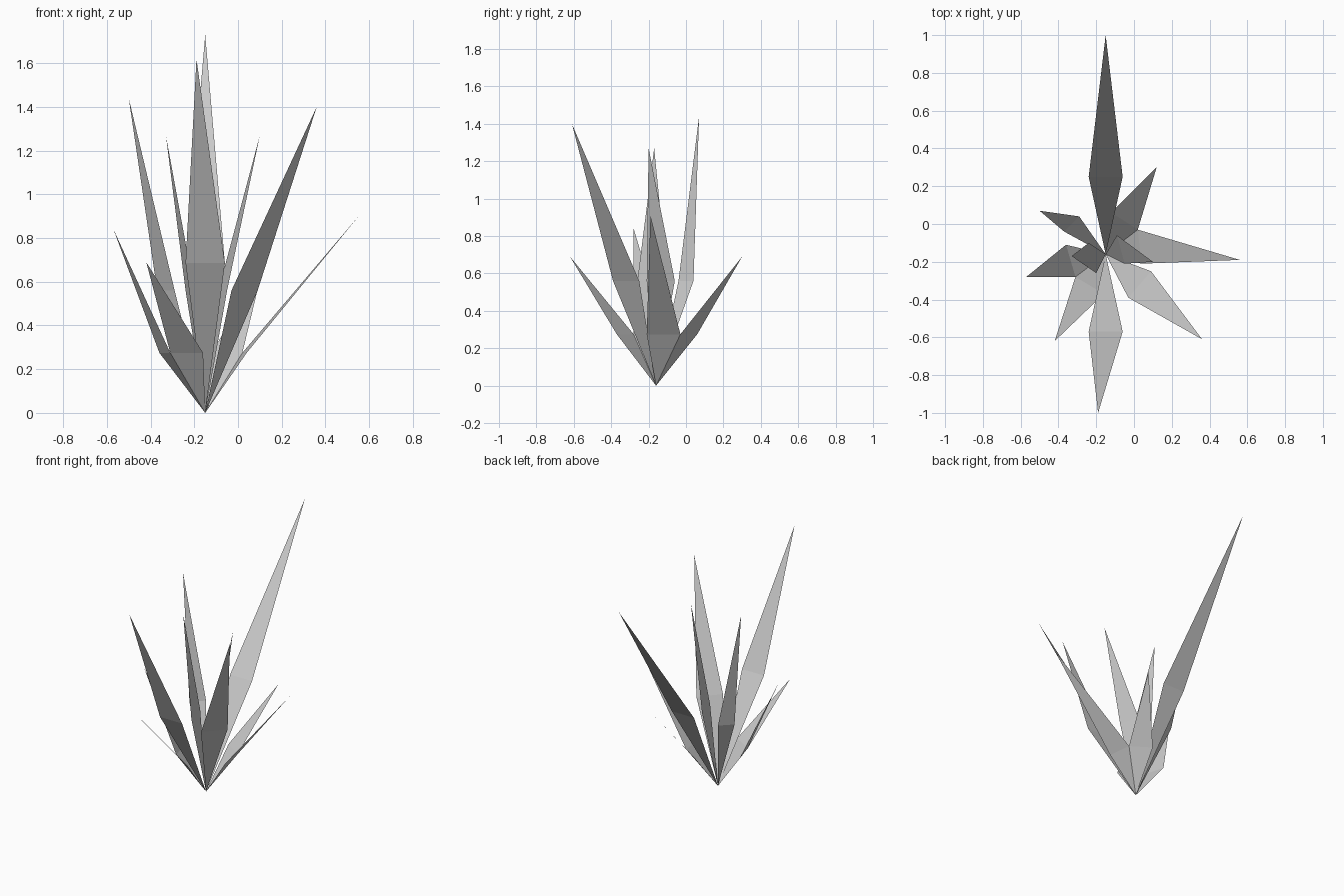
import bpy
import bmesh
from mathutils import Vector

# Remove the default cube only
default_cube = bpy.data.objects.get("Cube")
if default_cube:
    bpy.data.objects.remove(default_cube, do_unlink=True)


def make_material(name, colour):
    material = bpy.data.materials.new(name)
    material.use_nodes = True
    material.diffuse_color = colour
    material.node_tree.nodes["Principled BSDF"].inputs["Base Color"].default_value = colour
    return material


leaf_grey = make_material("leaf grey", (0.6, 0.6, 0.6, 1))

# All leaves grow from one root point
ROOT = Vector((-0.15, -0.16, 0))


def make_leaf(name, tip, shoulder_a, shoulder_b, bend_height):
    """Flat kite leaf: a lower triangle from the root and a bent upper triangle to the tip."""
    bm = bmesh.new()
    root = bm.verts.new(ROOT)
    top = bm.verts.new(tip)
    a = bm.verts.new((*shoulder_a, bend_height))
    b = bm.verts.new((*shoulder_b, bend_height))
    faces = [bm.faces.new((root, a, b)), bm.faces.new((a, top, b))]
    # Make the inner side of the leaf its upward front side
    bm.normal_update()
    for face in faces:
        if face.normal.z < 0:
            face.normal_flip()
    mesh = bpy.data.meshes.new(name)
    bm.to_mesh(mesh)
    bm.free()
    mesh.materials.append(leaf_grey)
    leaf = bpy.data.objects.new(name, mesh)
    bpy.context.collection.objects.link(leaf)
    return leaf


# Height of the shoulders in each ring of leaves
LOW, MIDDLE, TALL = 0.275, 0.56, 0.685

# Tall outer pair
make_leaf("tall_back_leaf", (-0.15, 1, 1.73), (-0.24, 0.25), (-0.06, 0.25), TALL)
make_leaf("tall_front_leaf", (-0.19, -1, 1.62), (-0.24, -0.57), (-0.06, -0.57), TALL)

# Middle ring
make_leaf("middle_front_left_leaf", (0.36, -0.61, 1.4), (0.09, -0.25), (-0.03, -0.39), MIDDLE)
make_leaf("middle_back_right_leaf", (-0.5, 0.07, 1.44), (-0.29, 0.04), (-0.37, -0.04), MIDDLE)
make_leaf("inner_left_leaf", (0.1, -0.2, 1.27), (-0.09, -0.06), (-0.05, -0.21), MIDDLE)
make_leaf("inner_right_leaf", (-0.33, -0.17, 1.27), (-0.24, -0.1), (-0.2, -0.26), MIDDLE)

# Low ring
make_leaf("low_left_leaf", (0.56, -0.19, 0.91), (0.02, -0.03), (0.04, -0.21), LOW)
make_leaf("low_back_leaf", (0.12, 0.3, 0.69), (0.02, -0.03), (-0.12, 0.06), LOW)
make_leaf("low_right_leaf", (-0.57, -0.28, 0.84), (-0.36, -0.11), (-0.31, -0.28), LOW)
make_leaf("low_front_leaf", (-0.42, -0.62, 0.69), (-0.31, -0.28), (-0.16, -0.37), LOW)
